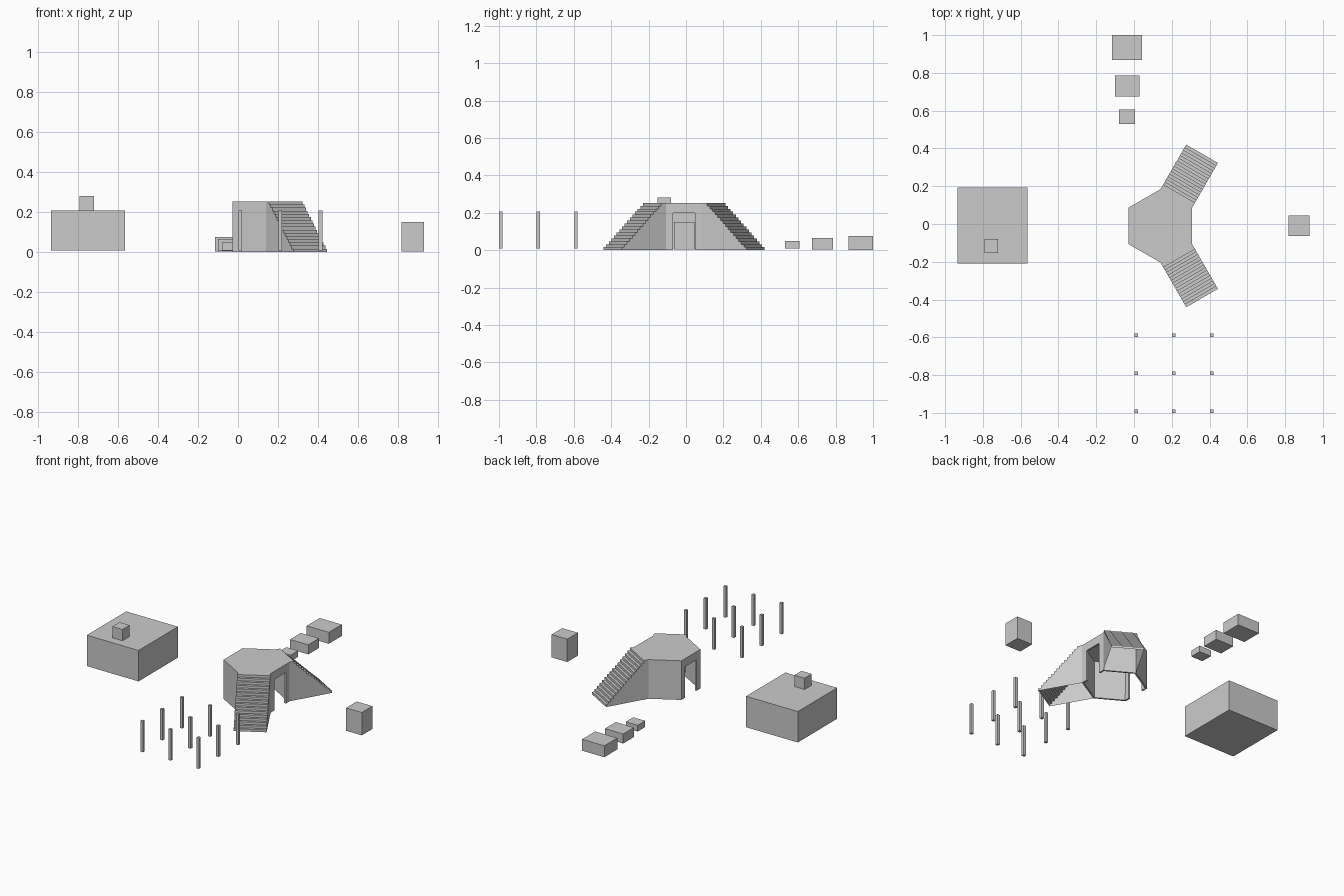
import bpy, bmesh
from math import cos, sin, radians
from mathutils import Vector

if "Cube" in bpy.data.objects:
    bpy.data.objects.remove(bpy.data.objects["Cube"])

CX, CY = 0.14, -0.01      # platform centre
R, H = 0.194, 0.253       # hexagon radius, deck height
APO = R * cos(radians(30))


def finish(name, bm):
    bmesh.ops.remove_doubles(bm, verts=bm.verts, dist=1e-5)
    me = bpy.data.meshes.new(name)
    bm.to_mesh(me)
    bm.free()
    ob = bpy.data.objects.new(name, me)
    bpy.context.collection.objects.link(ob)
    return ob


def face(bm, pts):
    return bm.faces.new([bm.verts.new(p) for p in pts])


def box(name, x0, x1, y0, y1, z0, z1):
    bm = bmesh.new()
    bmesh.ops.create_cube(bm, size=1)
    for v in bm.verts:
        v.co = ((x0 + x1) / 2 + v.co.x * (x1 - x0),
                (y0 + y1) / 2 + v.co.y * (y1 - y0),
                (z0 + z1) / 2 + v.co.z * (z1 - z0))
    return finish(name, bm)


# Hollow hexagonal platform, open below, doorways facing +x and -x
bm = bmesh.new()
ring = [Vector((CX + R * cos(radians(a)), CY + R * sin(radians(a)), 0))
        for a in range(-30, 330, 60)]
up, door = Vector((0, 0, H)), Vector((0, 0, 0.2))
for i in range(6):
    a, b = ring[i], ring[(i + 1) % 6]
    if i in (0, 3):
        p, q = a.lerp(b, 0.2), a.lerp(b, 0.8)
        face(bm, [a, p, p + door, q + door, q, b, b + up, a + up])
    else:
        face(bm, [a, b, b + up, a + up])
face(bm, [v + up for v in ring])
platform = finish("platform", bm)
wall = platform.modifiers.new("wall_thickness", 'SOLIDIFY')
wall.thickness = 0.012
wall.offset = -1


# Hollow staircases, open below, leaving the hexagon at +60 and -60 degrees
def stairs(name, angle, steps=16, top=0.03, length=0.273):
    out = Vector((cos(radians(angle)), sin(radians(angle)), 0))
    side = Vector((-out.y, out.x, 0))
    base = Vector((CX, CY, 0)) + out * APO
    run, rise = (length - top) / (steps - 1), H / steps
    prof = [(0, H)]
    for i in range(steps):
        d, z = top + i * run, H - i * rise
        prof += [(d, z), (d, z - rise)]
    prof[-1] = (length, 0)
    left, right = ([base + out * d + side * s * R / 2 + Vector((0, 0, z))
                    for d, z in prof] for s in (1, -1))
    bm = bmesh.new()
    for i in range(len(prof) - 1):
        face(bm, [left[i], right[i], right[i + 1], left[i + 1]])
    for pts, s in ((left, 1), (right, -1)):
        foot = base + side * s * R / 2
        face(bm, [foot] + pts)
    bmesh.ops.remove_doubles(bm, verts=bm.verts, dist=1e-5)
    bmesh.ops.recalc_face_normals(bm, faces=bm.faces)
    finish(name, bm)


stairs("stairs_back", 60)
stairs("stairs_front", -60)

# Large block with a small cube on top
box("large_block", -0.935, -0.565, -0.209, 0.193, 0.008, 0.208)
box("top_cube", -0.792, -0.719, -0.153, -0.08, 0.208, 0.281)

# Single block on the right
box("right_block", 0.818, 0.93, -0.063, 0.045, 0.003, 0.151)

# Row of three growing blocks at the back
box("back_block_large", -0.116, 0.042, 0.868, 1.0, 0.002, 0.076)
box("back_block_medium", -0.1, 0.03, 0.675, 0.785, 0.004, 0.066)
box("back_block_small", -0.079, 0.006, 0.53, 0.606, 0.008, 0.048)

# Three by three grid of thin posts
for i in range(3):
    for j in range(3):
        x, y = 0.011 + 0.2005 * i, -0.991 + 0.2015 * j
        box(f"post_{i}_{j}", x - 0.009, x + 0.009, y - 0.009, y + 0.009, 0.008, 0.208)
